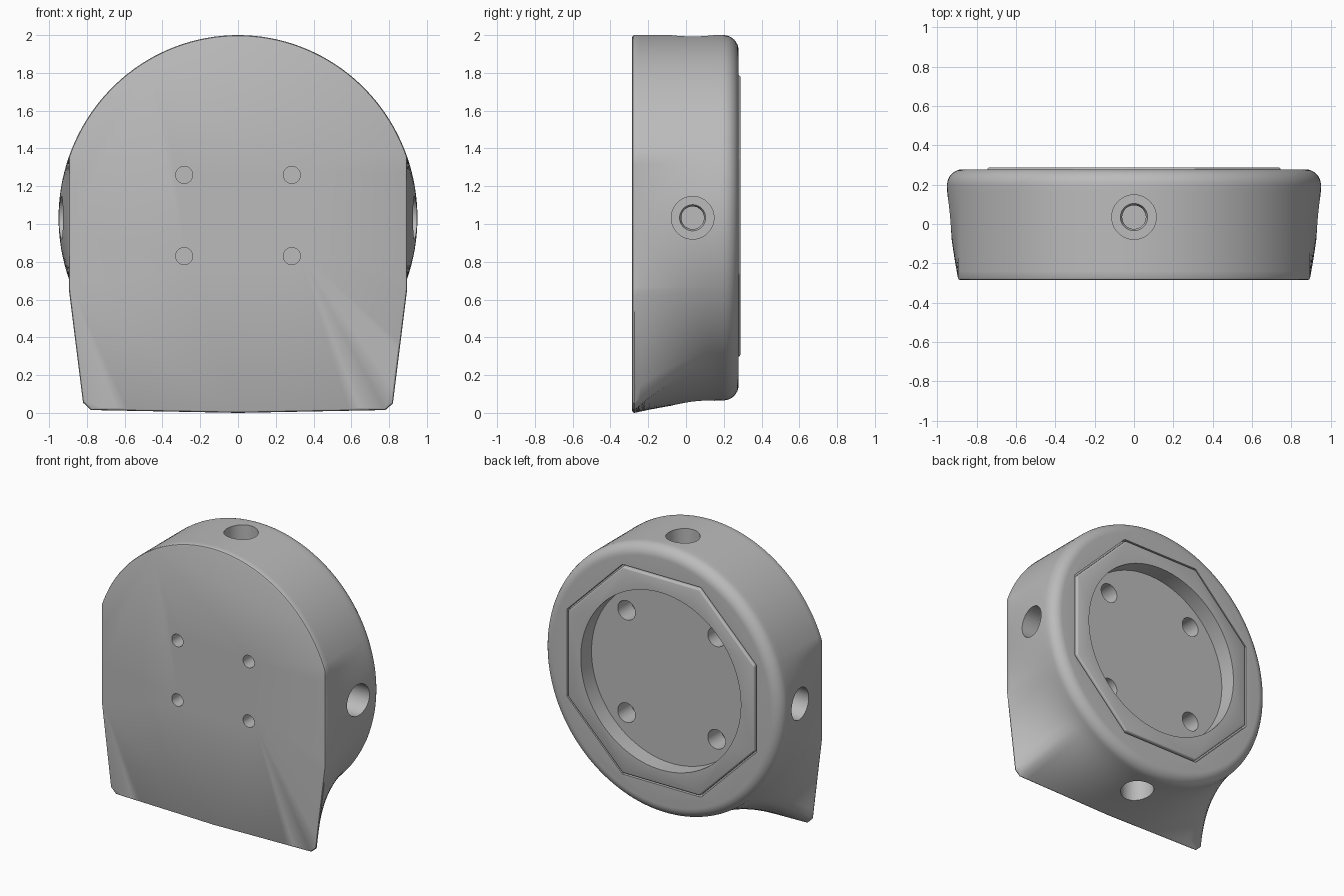
import bpy, bmesh, math
from mathutils import Matrix, Vector

if "Cube" in bpy.data.objects:
    bpy.data.objects.remove(bpy.data.objects["Cube"])

CZ = 1.033            # height of the round centre
RX, RZ = 0.95, 0.967  # round rim radii
Y0, Y1 = -0.285, 0.278

grey = bpy.data.materials.new("light grey")
grey.diffuse_color = (0.5, 0.5, 0.5, 1)
grey.use_nodes = True
grey.node_tree.nodes["Principled BSDF"].inputs["Base Color"].default_value = grey.diffuse_color


def finish(name, bm):
    bmesh.ops.recalc_face_normals(bm, faces=bm.faces)
    me = bpy.data.meshes.new(name)
    bm.to_mesh(me)
    bm.free()
    ob = bpy.data.objects.new(name, me)
    bpy.context.collection.objects.link(ob)
    me.materials.append(grey)
    return ob


def prism(name, centre, axis, radius, depth, sides=48, bevel=0.0, r2=None):
    """Prism from centre running along axis for depth."""
    bm = bmesh.new()
    axis = Vector(axis)
    rot = axis.to_track_quat('Z', 'Y').to_matrix().to_4x4()
    spin = Matrix.Rotation(math.pi / sides, 4, 'Z')
    mid = Vector(centre) + axis * depth / 2
    bmesh.ops.create_cone(bm, cap_ends=True, segments=sides, radius1=radius,
                          radius2=radius if r2 is None else r2, depth=depth,
                          matrix=Matrix.Translation(mid) @ rot @ spin)
    if bevel:
        bmesh.ops.bevel(bm, geom=bm.edges[:], offset=bevel, segments=3,
                        profile=0.5, affect='EDGES')
    return finish(name, bm)


def cut(target, cutter):
    cutter.hide_render = True
    m = target.modifiers.new("cut", 'BOOLEAN')
    m.operation, m.solver, m.object = 'DIFFERENCE', 'EXACT', cutter
    bpy.context.view_layer.objects.active = target
    bpy.ops.object.modifier_apply(modifier=m.name)
    bpy.data.objects.remove(cutter)


def smooth(ob, angle):
    bpy.ops.object.select_all(action='DESELECT')
    ob.select_set(True)
    bpy.context.view_layer.objects.active = ob
    bpy.ops.object.shade_smooth_by_angle(angle=math.radians(angle))


# Front outline: straight foot and sides under a round top
right = [(0, 0.0), (0.78, 0.015), (0.82, 0.05), (0.895, 0.65), (0.895, 1.396)]
left = [(-x, z) for x, z in right]
segments = list(zip(right, right[1:])) + list(zip(left, left[1:]))


def back_radius(a):
    return 1 / math.hypot(math.cos(a) / RX, math.sin(a) / RZ)


def front_radius(a):
    c, s = math.cos(a), math.sin(a)
    best = back_radius(a) if s > 0 else 9.0
    for (x0, z0), (x1, z1) in segments:
        nx, nz = z1 - z0, x0 - x1
        d = nx * x0 + nz * (z0 - CZ)
        if d < 0:
            nx, nz, d = -nx, -nz, -d
        k = nx * c + nz * s
        if k > 1e-6:
            best = min(best, d / k)
    return best


angles = {round(i * math.tau / 144, 4) for i in range(144)}
angles |= {round(math.atan2(z - CZ, x) % math.tau, 4) for x, z in right + left}
angles = sorted(angles)
angles = [a for i, a in enumerate(angles) if i == 0 or a - angles[i - 1] > 0.003]

# Rows: (y, blend towards round rim, inset)
F = 0.08
rows = [(Y0, 0, 0.012), (Y0 + 0.004, 0, 0.004), (Y0 + 0.012, 0, 0)]
N = 14
ys, ye = Y0 + 0.012, Y1 - F
rows += [(ys + (ye - ys) * i / N, i / N, 0) for i in range(1, N + 1)]
for i in range(1, 9):
    b = i / 8 * math.pi / 2
    rows.append((ye + F * math.sin(b), 1, F * (1 - math.cos(b))))

# Housing body
bm = bmesh.new()
rings = []
for y, t, inset in rows:
    w = (1 - t) ** 1.6
    ring = []
    for a in angles:
        r = front_radius(a) * w + back_radius(a) * (1 - w) - inset
        ring.append(bm.verts.new((r * math.cos(a), y, CZ + r * math.sin(a))))
    rings.append(ring)
n = len(angles)
for lo, hi in zip(rings, rings[1:]):
    for i in range(n):
        j = (i + 1) % n
        bm.faces.new((lo[i], lo[j], hi[j], hi[i]))
bm.faces.new(rings[0])
bm.faces.new(rings[-1])
body = finish("housing_body", bm)

# Octagonal seat and round recess in the back
oct_r = 1 / math.cos(math.pi / 8)
FLOOR = 0.165
cut(body, prism("seat_cutter", (0, 0.24, CZ + 0.01), (0, 1, 0), 0.758 * oct_r, 0.2, 8))
cut(body, prism("recess_cutter", (0, FLOOR, CZ + 0.01), (0, 1, 0), 0.64, 0.3, 96))

# Stepped ports on the sides, top and bottom
for dx, dz, reach in ((1, 0, RX), (-1, 0, RX), (0, 1, RZ), (0, -1, RZ)):
    inward = (-dx, 0, -dz)

    def at(r):
        return (dx * r, 0.035, CZ + dz * r)
    cut(body, prism("port_cutter", at(reach + 0.1), inward, 0.113, 0.3))
    cut(body, prism("step_cutter", at(reach - 0.19), inward, 0.074, 0.03, r2=0.06))
    cut(body, prism("bore_cutter", at(reach - 0.19), inward, 0.06, 0.2))

# Blind screw holes in the front face and in the recess floor
for sx in (-1, 1):
    for sz in (-1, 1):
        cut(body, prism("front_hole_cutter", (sx * 0.285, Y0 - 0.1, 1.045 + sz * 0.215),
                        (0, 1, 0), 0.045, 0.2, 32))
        cut(body, prism("floor_hole_cutter", (sx * 0.36, FLOOR + 0.05, CZ + 0.01 + sz * 0.37),
                        (0, -1, 0), 0.07, 0.2, 32))
smooth(body, 30)

# Octagonal gasket ring seated in the back
ring = prism("gasket_ring", (0, 0.238, CZ + 0.01), (0, 1, 0), 0.746 * oct_r, 0.05, 8, 0.012)
cut(ring, prism("ring_cutter", (0, 0, CZ + 0.01), (0, 1, 0), 0.64, 0.6, 96))
smooth(ring, 35)
